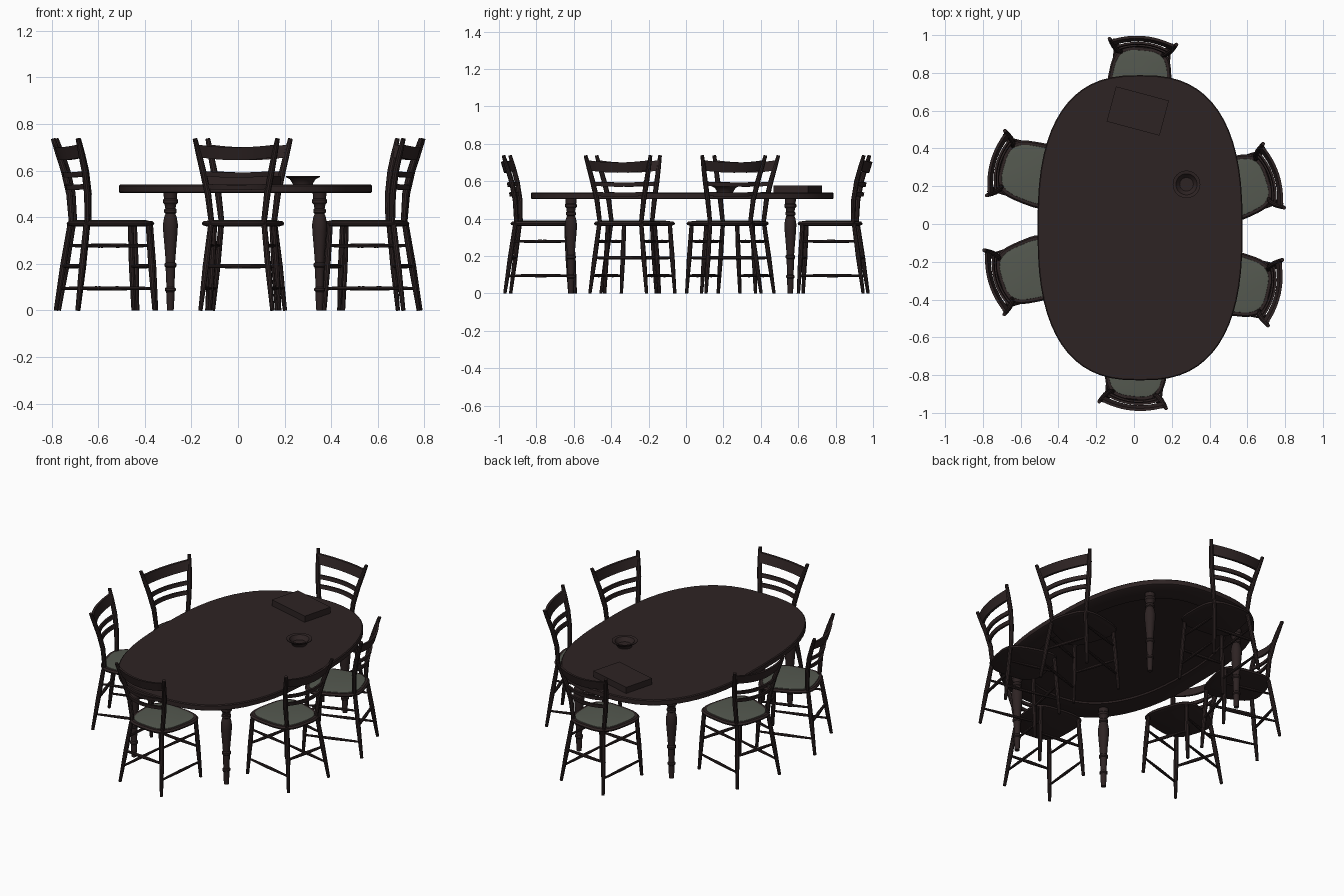
import bpy, bmesh, math
from mathutils import Vector, Matrix

if "Cube" in bpy.data.objects:
    bpy.data.objects.remove(bpy.data.objects["Cube"])


def material(name, rgb):
    m = bpy.data.materials.new(name)
    m.diffuse_color = (*rgb, 1)
    m.use_nodes = True
    m.node_tree.nodes["Principled BSDF"].inputs["Base Color"].default_value = m.diffuse_color
    return m


WOOD = material("dark brown wood", (0.027, 0.017, 0.017))
FABRIC = material("grey green fabric", (0.09, 0.1, 0.08))


def loft(name, rings, mat=WOOD):
    """Mesh skinned through equal-sized rings, capped at both ends."""
    bm = bmesh.new()
    vs = [[bm.verts.new(p) for p in r] for r in rings]
    n = len(rings[0])
    for a, b in zip(vs, vs[1:]):
        for i in range(n):
            j = (i + 1) % n
            bm.faces.new((a[i], a[j], b[j], b[i]))
    bm.faces.new(vs[0][::-1])
    bm.faces.new(vs[-1])
    bmesh.ops.recalc_face_normals(bm, faces=bm.faces)
    me = bpy.data.meshes.new(name)
    bm.to_mesh(me)
    bm.free()
    me.materials.append(mat)
    return me


def place(name, me, matrix=Matrix()):
    ob = bpy.data.objects.new(name, me)
    ob.matrix_world = matrix
    bpy.context.collection.objects.link(ob)
    return ob


def oval(hx, hy, p, z, n=64, taper=0.0):
    """Superellipse ring; taper widens it towards +y."""
    out = []
    for i in range(n):
        a = 2 * math.pi * i / n
        c, s = math.cos(a), math.sin(a)
        y = math.copysign(abs(s) ** (2 / p), s)
        x = math.copysign(abs(c) ** (2 / p), c) * (1 + taper * y)
        out.append((x * hx, y * hy, z))
    return out


def lathe(name, profile, n=24):
    return loft(name, [oval(r, r, 2, z, n) for r, z in profile])


def rod(name, pts, radii, n=10):
    pts = [Vector(p) for p in pts]
    q = Vector((0, 0, 1)).rotation_difference(pts[-1] - pts[0])
    return loft(name, [[p + q @ Vector(v) for v in oval(r, r, 2, 0, n)]
                       for p, r in zip(pts, radii)])


# Table top with a shallow recess underneath
T = Matrix.Translation((0.032, -0.02, 0))
place("table_top", loft("table_top", [
    oval(0.42, 0.65, 2.4, 0.513), oval(0.425, 0.655, 2.4, 0.504),
    oval(0.537, 0.802, 2.6, 0.504), oval(0.543, 0.808, 2.6, 0.508),
    oval(0.543, 0.808, 2.6, 0.535), oval(0.538, 0.803, 2.6, 0.54)]), T)

# Turned table legs
leg = lathe("table_leg", [
    (0.014, 0), (0.017, 0.05), (0.018, 0.08), (0.023, 0.085), (0.023, 0.095),
    (0.017, 0.1), (0.02, 0.17), (0.021, 0.185), (0.026, 0.19), (0.026, 0.2), (0.02, 0.206),
    (0.025, 0.27), (0.031, 0.34), (0.032, 0.37), (0.027, 0.4), (0.021, 0.415),
    (0.027, 0.42), (0.027, 0.432), (0.022, 0.438), (0.025, 0.455), (0.032, 0.462),
    (0.032, 0.475), (0.028, 0.48), (0.03, 0.512)])
for x in (-0.29, 0.35):
    for y in (-0.615, 0.558):
        place("table_leg", leg, Matrix.Translation((x, y, 0)))

# Bowl and box lying on the table
place("bowl", lathe("bowl", [
    (0.042, 0.539), (0.044, 0.546), (0.056, 0.564), (0.073, 0.572), (0.073, 0.576),
    (0.056, 0.573), (0.048, 0.562), (0.036, 0.55)], 32), Matrix.Translation((0.278, 0.21, 0)))
hx, hy = 0.145, 0.096
quad = [(-hx, -hy), (hx, -hy), (hx, hy), (-hx, hy)]
place("box", loft("box", [[(x, y, z) for x, y in quad] for z in (0.539, 0.578)]),
      Matrix.Translation((0.02, 0.598, 0)) @ Matrix.Rotation(math.radians(-15), 4, 'Z'))

# ---- Chair parts, facing local +y ----
parts = []


def add(name, me):
    parts.append((name, me))


# Seat and upholstered panel
TP = 0.1
add("seat", loft("seat", [oval(0.145, 0.145, 3.4, 0.36, 40, TP), oval(0.165, 0.168, 3.4, 0.366, 40, TP),
                          oval(0.168, 0.171, 3.4, 0.375, 40, TP), oval(0.16, 0.163, 3.4, 0.384, 40, TP)]))
add("seat_panel", loft("seat_panel", [oval(0.147, 0.15, 3.4, 0.38, 40, TP), oval(0.145, 0.148, 3.4, 0.386, 40, TP),
                                      oval(0.12, 0.125, 3.2, 0.389, 40, TP)], FABRIC))

# Splayed legs
LEGS = {"front": ((0.15, 0.158, 0), (0.128, 0.138, 0.368)),
        "back": ((0.155, -0.19, 0.0), (0.115, -0.138, 0.368))}


def on_leg(which, side, z):
    a, b = (Vector(p) for p in LEGS[which])
    p = a.lerp(b, z / 0.368)
    return Vector((p.x * side, p.y, p.z))


for which in LEGS:
    for s in (-1, 1):
        add(which + "_leg", rod(which + "_leg", [on_leg(which, s, z) for z in (0, 0.19, 0.368)],
                                (0.009, 0.0135, 0.012)))
    # Cross stretcher between left and right
    a, b = on_leg(which, -1, 0.19), on_leg(which, 1, 0.19)
    add(which + "_stretcher", rod(which + "_stretcher", [a, (a + b) / 2, b], (0.007, 0.01, 0.007), 8))
# Side stretchers
for s in (-1, 1):
    for z in (0.095, 0.278):
        a, b = on_leg("front", s, z), on_leg("back", s, z)
        add("side_stretcher", rod("side_stretcher", [a, (a + b) / 2, b], (0.006, 0.009, 0.006), 8))

# Curved back posts
POST = [(0.112, -0.132, 0.37), (0.128, -0.137, 0.5), (0.148, -0.155, 0.6),
        (0.163, -0.175, 0.67), (0.178, -0.195, 0.737)]
for s in (-1, 1):
    add("back_post", rod("back_post", [(x * s, y, z) for x, y, z in POST],
                         (0.012, 0.014, 0.014, 0.013, 0.01)))


def post_at(z):
    for a, b in zip(POST, POST[1:]):
        if z <= b[2]:
            return Vector(a).lerp(Vector(b), (z - a[2]) / (b[2] - a[2]))
    return Vector(POST[-1])


def rail(name, lo, hi, sag, thick, lift=0.0, n=12):
    """Bowed board between the back posts."""
    rings = []
    for i in range(n + 1):
        t = 2 * i / n - 1
        ring = []
        for z, d in ((lo, -1), (lo, 1), (hi, 1), (hi, -1)):
            p = post_at(z)
            ring.append((p.x * t, p.y - sag * (1 - t * t) + d * thick / 2, z + lift * t * t))
        rings.append(ring)
    add(name, loft(name, rings))


rail("crest_rail", 0.645, 0.7, 0.034, 0.014, 0.012)
rail("upper_slat", 0.57, 0.592, 0.034, 0.012, 0.006)
rail("lower_slat", 0.517, 0.539, 0.032, 0.012, 0.004)

# Six chairs: seat centre and facing direction
CHAIRS = [((0.031, 0.771), (-0.085, -0.996)), ((0.012, -0.764), (0.1, 0.995)),
          ((-0.544, 0.27), (0.963, -0.27)), ((-0.554, -0.25), (0.954, 0.3)),
          ((0.554, 0.195), (-0.95, -0.312)), ((0.557, -0.322), (-0.977, 0.213))]
for (x, y), (fx, fy) in CHAIRS:
    M = Matrix.Translation((x, y, 0)) @ Matrix.Rotation(math.atan2(-fx, fy), 4, 'Z')
    for name, me in parts:
        place("chair_" + name, me, M)

# Smooth shading with sharp edges kept
for ob in bpy.context.collection.objects:
    ob.select_set(True)
    bpy.context.view_layer.objects.active = ob
bpy.ops.object.shade_smooth_by_angle(angle=math.radians(35))
